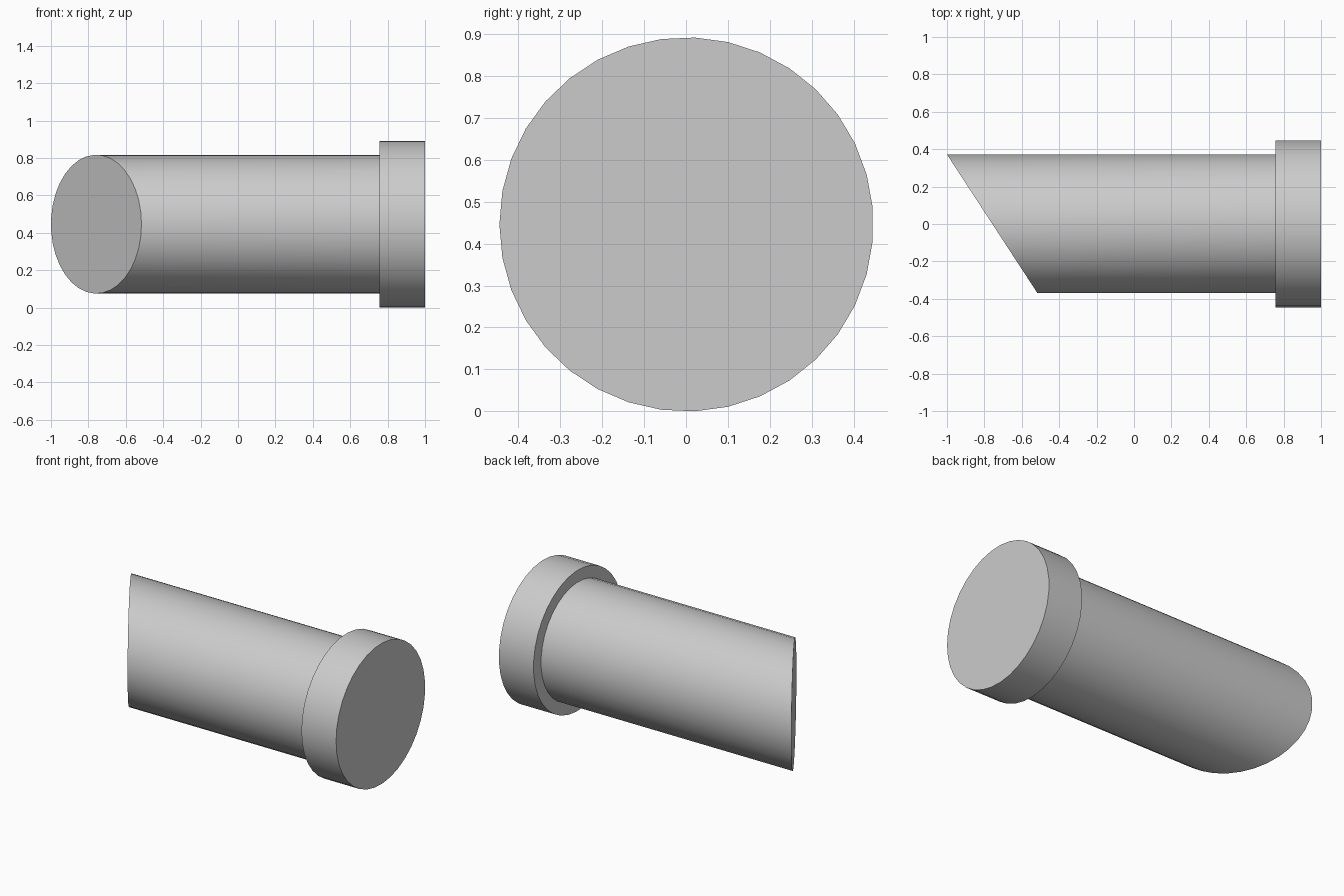
import bpy, bmesh, math
from mathutils import Matrix

cube = bpy.data.objects.get("Cube")
if cube:
    bpy.data.objects.remove(cube, do_unlink=True)

SIDES = 35
AXIS_Z = 0.446

grey = bpy.data.materials.new("light_grey")
grey.use_nodes = True
colour = (0.6, 0.6, 0.6, 1)
grey.diffuse_color = colour
grey.node_tree.nodes["Principled BSDF"].inputs["Base Color"].default_value = colour


def cylinder_x(name, radius, x0, x1, slant=0.0):
    """Capped cylinder along x; slant shears the x0 end across y."""
    bm = bmesh.new()
    bmesh.ops.create_cone(bm, cap_ends=True, segments=SIDES, radius1=radius,
                          radius2=radius, depth=x1 - x0)
    bmesh.ops.rotate(bm, verts=bm.verts, matrix=Matrix.Rotation(math.pi / 2, 3, 'Y'))
    # Put one vertex exactly at -y
    first = max(bm.verts, key=lambda v: v.co.z)
    spin = -math.pi / 2 - math.atan2(first.co.z, first.co.y) + math.pi * 1.5
    bmesh.ops.rotate(bm, verts=bm.verts, matrix=Matrix.Rotation(spin, 3, 'X'))
    for v in bm.verts:
        if v.co.x < 0:
            v.co.x -= slant * v.co.y / radius
        v.co.x += (x0 + x1) / 2
        v.co.y += 0.001
        v.co.z += AXIS_Z
    mesh = bpy.data.meshes.new(name)
    bm.to_mesh(mesh)
    bm.free()
    mesh.materials.append(grey)
    obj = bpy.data.objects.new(name, mesh)
    bpy.context.collection.objects.link(obj)
    bpy.ops.object.select_all(action='DESELECT')
    obj.select_set(True)
    bpy.context.view_layer.objects.active = obj
    bpy.ops.object.shade_smooth_by_angle(angle=math.radians(30))
    return obj


# Round shaft with an obliquely cut end
cylinder_x("shaft", 0.371, -0.758, 0.757, slant=0.242)

# Wider head disc
cylinder_x("head", 0.4465, 0.757, 1.0)
